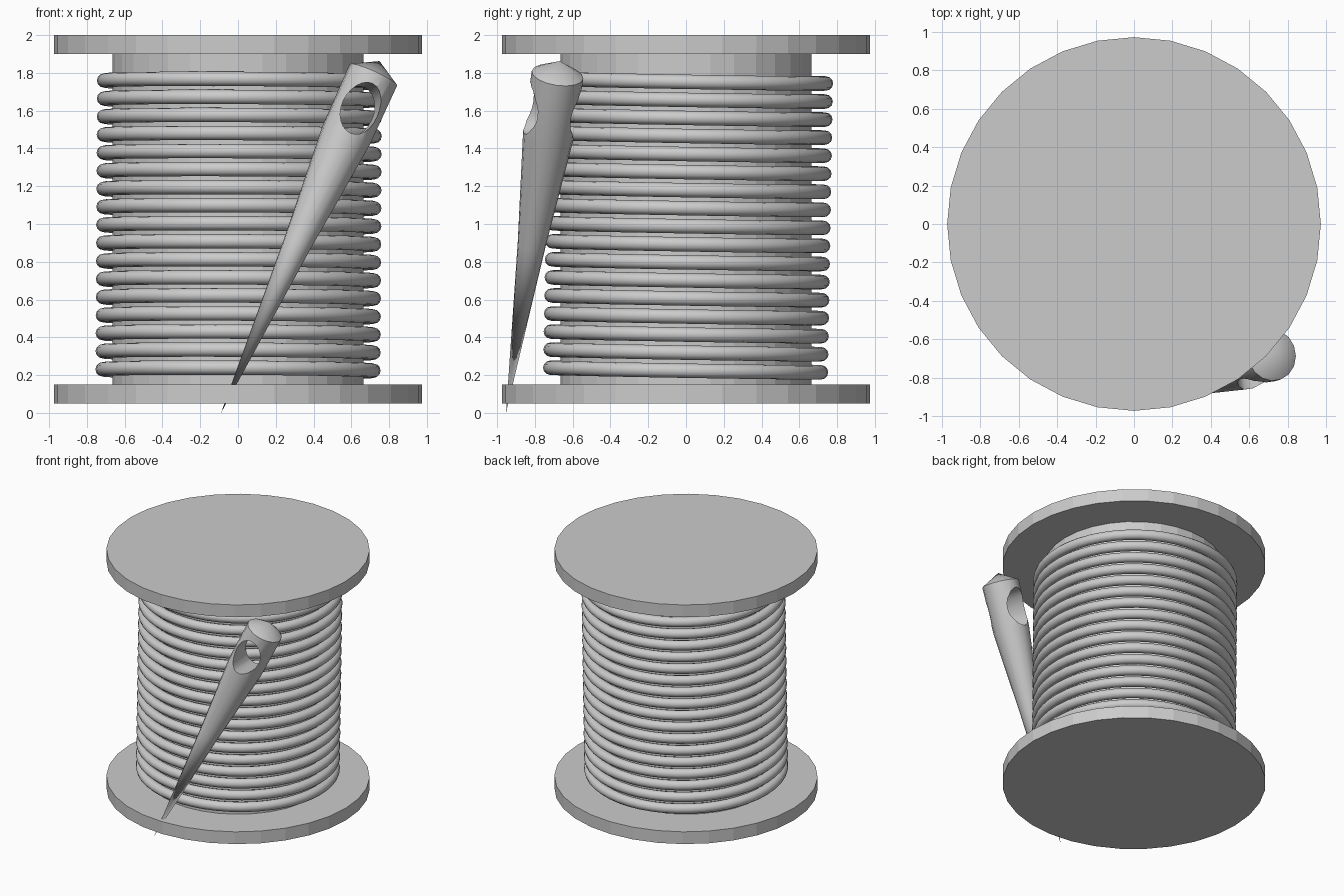
import bpy, bmesh, math
from mathutils import Vector, Matrix

if "Cube" in bpy.data.objects:
    bpy.data.objects.remove(bpy.data.objects["Cube"])


def cylinder(name, radius, z0, z1, sides=32):
    bpy.ops.mesh.primitive_cylinder_add(vertices=sides, radius=radius, depth=z1 - z0,
                                        location=(0, 0, (z0 + z1) / 2))
    ob = bpy.context.object
    ob.name = name
    return ob


def frame(z_axis, x_hint, origin):
    # orientation matrix with local z along z_axis and local x near x_hint
    z = z_axis.normalized()
    y = z.cross(x_hint).normalized()
    x = y.cross(z)
    m = Matrix((x, y, z)).transposed().to_4x4()
    m.translation = origin
    return m


# spool body
cylinder("bottom_flange", 0.973, 0.05, 0.15)
cylinder("top_flange", 0.973, 1.90, 2.00)
cylinder("spool_core", 0.665, 0.15, 1.90)

# thread: slightly tilted rings stacked along their own axis
first, last = Vector((0, -0.002, 0.227)), Vector((0.008, 0.024, 1.756))
axis = last - first
rings = 17
bpy.ops.mesh.primitive_torus_add(major_radius=0.717, minor_radius=0.038,
                                 major_segments=48, minor_segments=12)
thread = bpy.context.object
thread.name = "thread"
thread.matrix_world = frame(axis, Vector((1, 0, 0)), first)
bpy.ops.object.shade_smooth()
stack = thread.modifiers.new("stack", 'ARRAY')
stack.count = rings
stack.use_relative_offset = False
stack.use_constant_offset = True
stack.constant_offset_displace = (0, 0, axis.length / (rings - 1))

# needle: lathed profile from the tip to the pointed cap
tip, rim = Vector((-0.09, -0.953, 0.0)), Vector((0.717, -0.68, 1.79))
d = rim - tip
L = d.length
sides = 16
bm = bmesh.new()
loops = []
for r, z in ((0.075, 0.50 * L), (0.135, 0.82 * L), (0.138, L)):
    loops.append([bm.verts.new((r * math.cos(2 * math.pi * i / sides),
                                r * math.sin(2 * math.pi * i / sides), z)) for i in range(sides)])
point, apex = bm.verts.new((0, 0, 0)), bm.verts.new((0, 0, L + 0.08))
for i in range(sides):
    j = (i + 1) % sides
    bm.faces.new((point, loops[0][j], loops[0][i]))
    for a, b in zip(loops, loops[1:]):
        bm.faces.new((a[i], a[j], b[j], b[i]))
    bm.faces.new((loops[-1][i], loops[-1][j], apex))
bmesh.ops.recalc_face_normals(bm, faces=bm.faces)
mesh = bpy.data.meshes.new("needle")
bm.to_mesh(mesh)
bm.free()
needle = bpy.data.objects.new("needle", mesh)
bpy.context.collection.objects.link(needle)
needle.matrix_world = frame(d, Vector((1, 0, 0)), tip)

# needle eye: oval hole square to the needle
u = d.normalized()
h = Vector((0.12, -1, 0))
h = h - u * h.dot(u)
cutter = cylinder("eye_cutter", 1.0, -0.5, 0.5, 24)
cutter.matrix_world = frame(h, u, tip + d * 0.895) @ Matrix.Diagonal((0.145, 0.1, 1, 1))
cutter.hide_render = True
eye = needle.modifiers.new("eye", 'BOOLEAN')
eye.operation = 'DIFFERENCE'
eye.solver = 'EXACT'
eye.object = cutter
bpy.ops.object.select_all(action='DESELECT')
bpy.context.view_layer.objects.active = needle
needle.select_set(True)
bpy.ops.object.modifier_apply(modifier="eye")
bpy.data.objects.remove(cutter)
bpy.ops.object.shade_smooth_by_angle(angle=math.radians(30))
